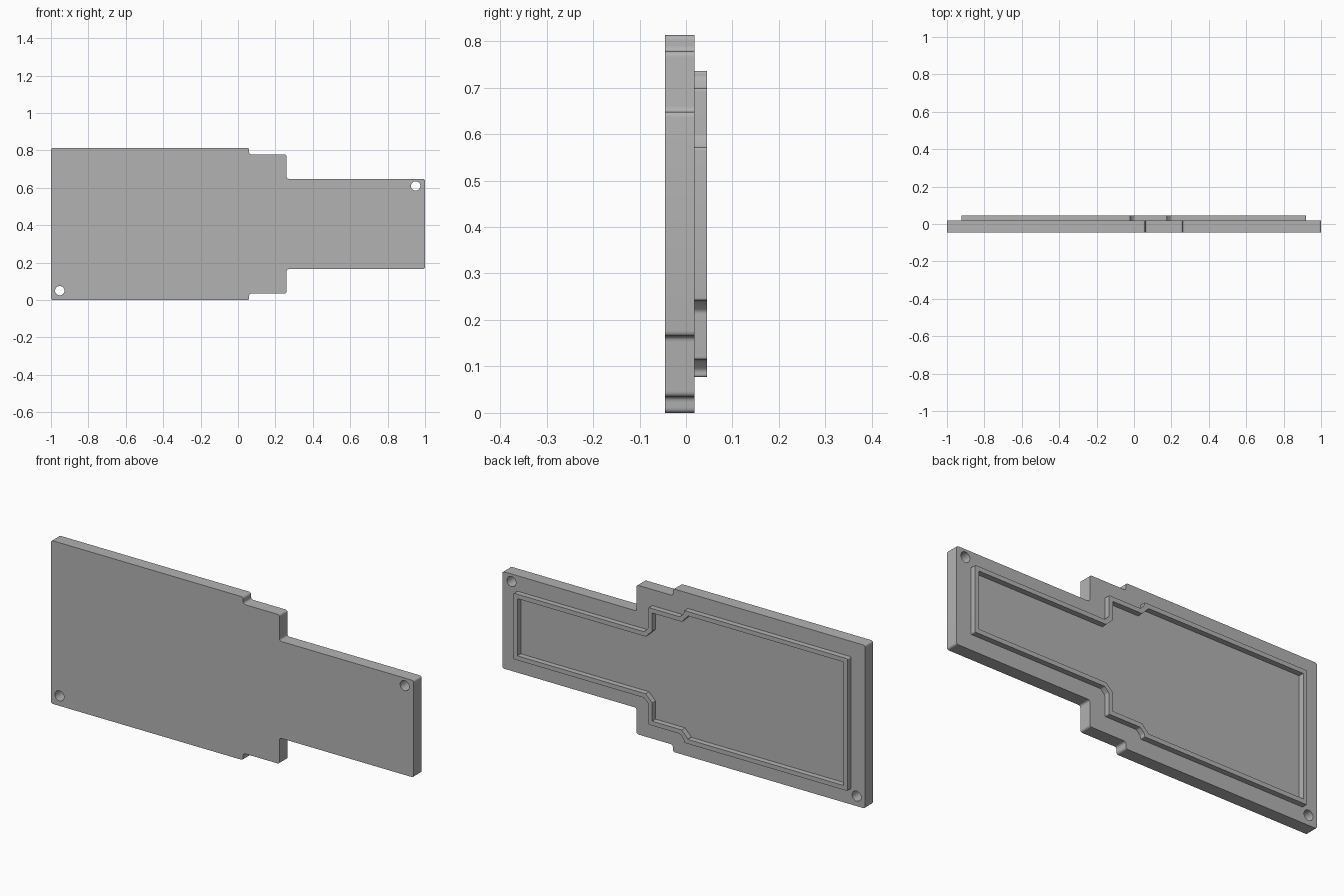
import bpy
import bmesh
import math
from mathutils import Vector

if "Cube" in bpy.data.objects:
    bpy.data.objects.remove(bpy.data.objects["Cube"], do_unlink=True)

MID = 0.4065  # height of the horizontal symmetry line

grey = bpy.data.materials.new("light grey")
grey.use_nodes = True
grey.diffuse_color = (0.45, 0.45, 0.45, 1)
grey.node_tree.nodes["Principled BSDF"].inputs["Base Color"].default_value = (0.45, 0.45, 0.45, 1)


def mirrored(lower):
    """Close a lower half outline with its reflection about MID."""
    return lower + [(x, 2 * MID - z) for x, z in reversed(lower)]


def fillet(points, radius, steps=4):
    """Round every corner of a closed outline."""
    result = []
    for i, p in enumerate(points):
        p = Vector(p)
        a = Vector(points[i - 1]) - p
        b = Vector(points[(i + 1) % len(points)]) - p
        r = min(radius, a.length * 0.45, b.length * 0.45)
        a, b = p + a.normalized() * r, p + b.normalized() * r
        for k in range(steps + 1):
            t = k / steps
            result.append(a * (1 - t) ** 2 + p * 2 * t * (1 - t) + b * t * t)
    return result


def inset(points, d):
    """Offset a counter-clockwise outline inwards."""
    result = []
    for i, p in enumerate(points):
        p = Vector(p)
        e1 = (p - Vector(points[i - 1])).normalized()
        e2 = (Vector(points[(i + 1) % len(points)]) - p).normalized()
        n1, n2 = Vector((-e1.y, e1.x)), Vector((-e2.y, e2.x))
        result.append(p + (n1 + n2) * d / (1 + n1.dot(n2)))
    return result


def circle(cx, cz, r, n=32):
    return [(cx + r * math.cos(math.tau * i / n), cz + r * math.sin(math.tau * i / n)) for i in range(n)]


def slab(name, outlines, y0, y1):
    """Extrude an outline with holes between two depths."""
    curve = bpy.data.curves.new(name, "CURVE")
    curve.dimensions = "2D"
    curve.fill_mode = "BOTH"
    curve.extrude = (y1 - y0) / 2
    for pts in outlines:
        spline = curve.splines.new("POLY")
        spline.points.add(len(pts) - 1)
        for sp, p in zip(spline.points, pts):
            sp.co = (p[0], p[1], 0, 1)
        spline.use_cyclic_u = True
    obj = bpy.data.objects.new(name, curve)
    bpy.context.collection.objects.link(obj)
    bpy.ops.object.select_all(action="DESELECT")
    obj.select_set(True)
    bpy.context.view_layer.objects.active = obj
    bpy.ops.object.convert(target="MESH")
    obj = bpy.context.object
    bm = bmesh.new()
    bm.from_mesh(obj.data)
    bmesh.ops.remove_doubles(bm, verts=bm.verts, dist=0.0001)
    for v in bm.verts:
        v.co = (v.co.x, (y0 + y1) / 2 - v.co.z, v.co.y)
    bmesh.ops.recalc_face_normals(bm, faces=bm.faces)
    bm.to_mesh(obj.data)
    bm.free()
    obj.data.materials.clear()
    obj.data.materials.append(grey)
    bpy.ops.object.shade_smooth_by_angle(angle=math.radians(35))
    return obj


# Stepped cover plate with two screw holes
plate = mirrored([(-1, 0), (0.06, 0), (0.06, 0.035), (0.26, 0.035), (0.26, 0.165), (1, 0.165)])
slab("cover_plate",
     [fillet(plate, 0.012), circle(-0.953, 0.05, 0.025), circle(0.95, 0.61, 0.025)],
     -0.045, 0.018)

# Raised locating rim on the back, with chamfered inner corners
rim = mirrored([(-0.923, 0.077), (-0.02, 0.077), (-0.02, 0.092), (0.002, 0.115), (0.177, 0.115),
                (0.177, 0.219), (0.2, 0.242), (0.92, 0.242)])
slab("back_rim", [fillet(rim, 0.006), inset(rim, 0.022)], 0.018, 0.045)
